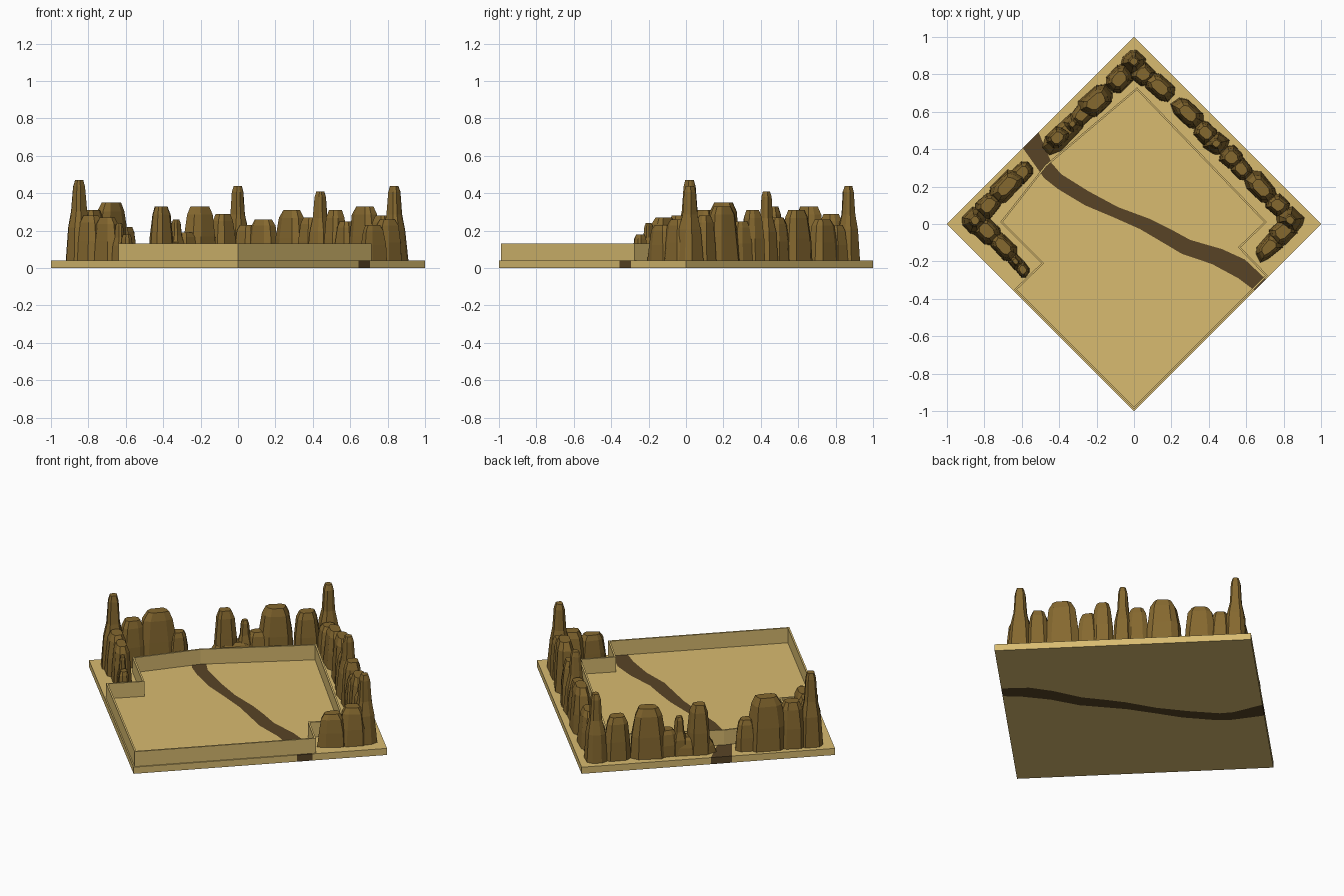
import bpy, bmesh, math, random
from mathutils import Vector

if "Cube" in bpy.data.objects:
    bpy.data.objects.remove(bpy.data.objects["Cube"])

random.seed(4)


def material(name, r, g, b):
    m = bpy.data.materials.new(name)
    lin = [((c / 255 + 0.055) / 1.055) ** 2.4 for c in (r, g, b)]
    m.diffuse_color = (*lin, 1)
    m.use_nodes = True
    m.node_tree.nodes["Principled BSDF"].inputs["Base Color"].default_value = m.diffuse_color
    return m


SAND = material("sand", 216, 187, 112)
ROAD = material("dark_earth", 88, 68, 38)
ROCK = material("brown_rock", 133, 104, 47)


def finish(bm, name, mat):
    bmesh.ops.recalc_face_normals(bm, faces=bm.faces)
    me = bpy.data.meshes.new(name)
    bm.to_mesh(me)
    bm.free()
    me.materials.append(mat)
    ob = bpy.data.objects.new(name, me)
    bpy.context.collection.objects.link(ob)
    return ob


def slab(name, pts, z0, z1, mat):
    bm = bmesh.new()
    f = bm.faces.new([bm.verts.new((x, y, z0)) for x, y in pts])
    top = bmesh.ops.extrude_face_region(bm, geom=[f])["geom"]
    for v in top:
        if isinstance(v, bmesh.types.BMVert):
            v.co.z = z1
    bmesh.ops.triangulate(bm, faces=[f for f in bm.faces if len(f.verts) > 4])
    return finish(bm, name, mat)


# Diamond ground, split in two by the winding track
north = [(-0.51, 0.49), (-0.44, 0.325), (-0.39, 0.267), (-0.245, 0.176), (-0.085, 0.09),
         (0.085, 0.027), (0.19, -0.025), (0.30, -0.085), (0.47, -0.134), (0.593, -0.19),
         (0.705, -0.295)]
south = [(-0.594, 0.406), (-0.48, 0.245), (-0.406, 0.187), (-0.262, 0.10), (-0.112, 0.037),
         (0.032, -0.027), (0.139, -0.09), (0.257, -0.16), (0.417, -0.214), (0.556, -0.289),
         (0.645, -0.355)]
slab("ground_north", north + [(1, 0), (0, 1)], 0, 0.04, SAND)
slab("ground_south", south + [(0, -1), (-1, 0)], 0, 0.04, SAND)
slab("track", north + south[::-1], 0, 0.04, ROAD)

# Low thin boundary wall around the arena
outline = [Vector(p) for p in [(0, -0.99), (0.715, -0.275), (0.57, -0.125), (0.71, 0.01),
                               (0.016, 0.73), (-0.475, 0.315), (-0.715, 0.01),
                               (-0.495, -0.21), (-0.64, -0.35)]]


def inset(pts, d):
    out = []
    for i, p in enumerate(pts):
        a = (p - pts[i - 1]).normalized()
        b = (pts[(i + 1) % len(pts)] - p).normalized()
        na, nb = Vector((-a.y, a.x)), Vector((-b.y, b.x))
        out.append(p + (na + nb) * d / (1 + na.dot(nb)))
    return out


bm = bmesh.new()
inner = inset(outline, 0.01)
rings = [[bm.verts.new((p.x, p.y, z)) for p in pts]
         for pts, z in ((outline, 0.04), (outline, 0.13), (inner, 0.13), (inner, 0.04))]
for k in range(4):
    r, s = rings[k], rings[(k + 1) % 4]
    for i in range(len(r)):
        j = (i + 1) % len(r)
        bm.faces.new((r[i], r[j], s[j], s[i]))
finish(bm, "boundary_wall", SAND)


# Rocks: stacked, jittered chamfered-box rings with flat tops
BLOCK = [(0, 1.0), (0.45, 0.92), (0.85, 0.74), (1, 0.52)]
SPIRE = [(0, 1.0), (0.42, 0.82), (0.62, 0.56), (0.92, 0.44), (1, 0.3)]


def rock(bm, x, y, angle, length, thick, top, profile):
    ca, sa = math.cos(math.radians(angle)), math.sin(math.radians(angle))
    corner = [(1, -0.5), (1, 0.5), (0.6, 1), (-0.6, 1), (-1, 0.5), (-1, -0.5), (-0.6, -1), (0.6, -1)]
    jit = [random.uniform(0.86, 1.06) for _ in corner]
    rings = []
    for t, s in profile:
        ring = []
        for (u, v), j in zip(corner, jit):
            k = s * j * random.uniform(0.95, 1.04)
            u, v = u * length / 2 * k, v * thick / 2 * k
            ring.append(bm.verts.new((x + u * ca - v * sa, y + u * sa + v * ca,
                                      0.035 + (top - 0.035) * t)))
        rings.append(ring)
    for r, s in zip(rings, rings[1:]):
        for i in range(8):
            bm.faces.new((r[i], r[(i + 1) % 8], s[(i + 1) % 8], s[i]))
    bm.faces.new(rings[0][::-1])
    bm.faces.new(rings[-1])


def ridge(name, angle, rocks):
    bm = bmesh.new()
    for x, y, length, thick, top, profile in rocks:
        rock(bm, x, y, angle, length, thick, top, profile)
    finish(bm, name, ROCK)


ridge("ridge_north_east", -45, [
    (0.0, 0.87, 0.13, 0.12, 0.44, SPIRE), (0.05, 0.80, 0.13, 0.12, 0.23, BLOCK),
    (0.14, 0.73, 0.19, 0.12, 0.26, BLOCK), (0.29, 0.59, 0.20, 0.12, 0.31, BLOCK),
    (0.385, 0.49, 0.13, 0.11, 0.27, BLOCK), (0.44, 0.43, 0.12, 0.12, 0.41, SPIRE),
    (0.52, 0.355, 0.12, 0.12, 0.31, BLOCK), (0.575, 0.295, 0.12, 0.10, 0.25, BLOCK),
    (0.68, 0.19, 0.20, 0.12, 0.33, BLOCK), (0.77, 0.10, 0.13, 0.11, 0.28, BLOCK),
    (0.835, 0.02, 0.14, 0.12, 0.44, SPIRE)])
ridge("ridge_south_east", 45, [
    (0.80, -0.04, 0.16, 0.12, 0.26, BLOCK), (0.72, -0.125, 0.17, 0.10, 0.23, BLOCK)])
ridge("ridge_west", 45, [
    (-0.85, 0.02, 0.14, 0.13, 0.47, SPIRE), (-0.78, 0.10, 0.15, 0.12, 0.31, BLOCK),
    (-0.68, 0.20, 0.22, 0.12, 0.35, BLOCK), (-0.595, 0.275, 0.13, 0.10, 0.22, BLOCK)])
ridge("ridge_south_west", -45, [
    (-0.79, -0.035, 0.16, 0.13, 0.28, BLOCK), (-0.70, -0.12, 0.18, 0.10, 0.27, BLOCK),
    (-0.635, -0.20, 0.10, 0.07, 0.24, SPIRE), (-0.595, -0.245, 0.08, 0.07, 0.18, BLOCK)])
ridge("ridge_north_west", 45, [
    (-0.41, 0.46, 0.13, 0.10, 0.33, BLOCK), (-0.33, 0.535, 0.10, 0.09, 0.26, SPIRE),
    (-0.37, 0.49, 0.28, 0.11, 0.14, BLOCK), (-0.28, 0.585, 0.14, 0.10, 0.19, BLOCK),
    (-0.20, 0.655, 0.21, 0.13, 0.33, BLOCK), (-0.08, 0.775, 0.16, 0.12, 0.29, BLOCK)])
